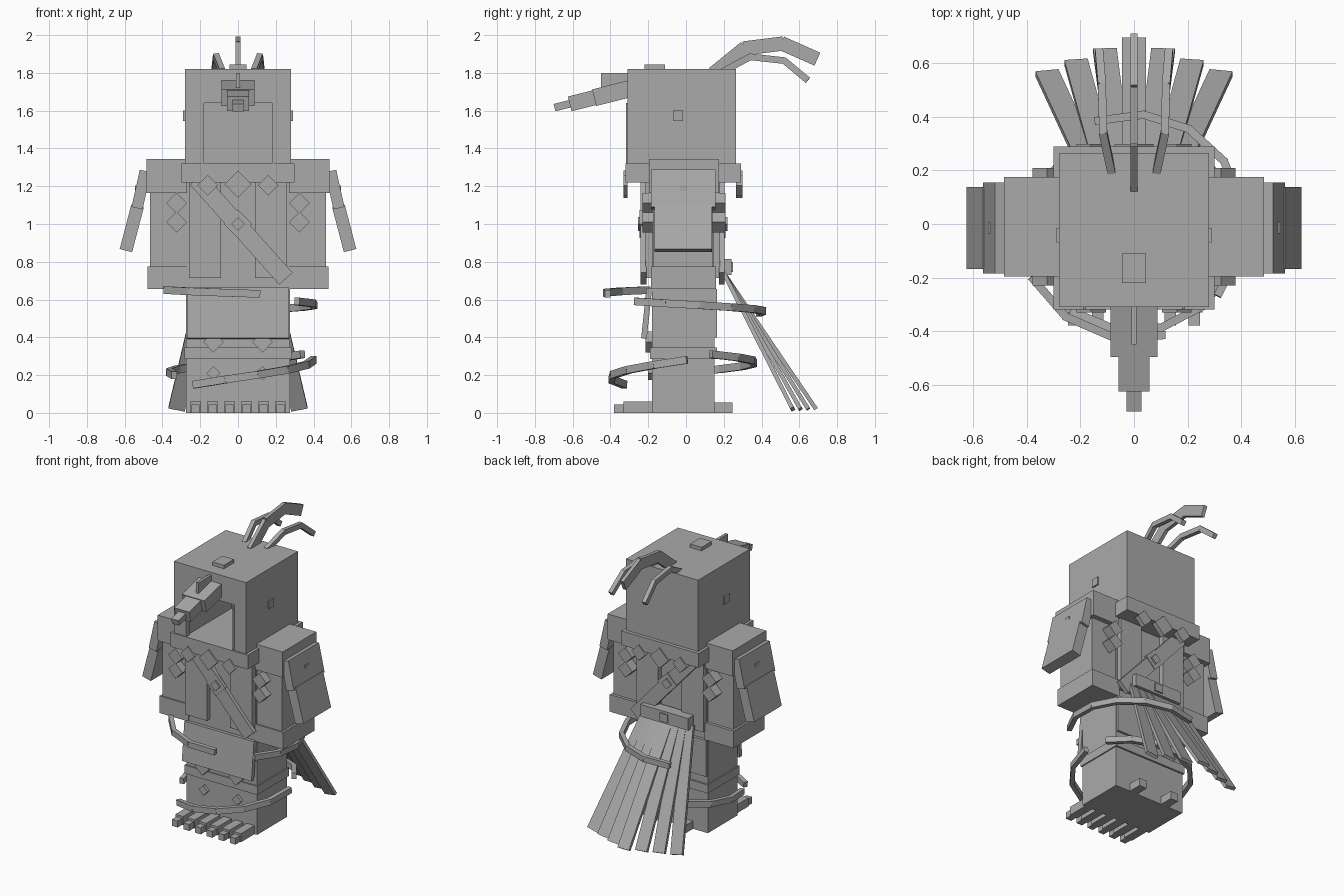
import bpy, bmesh
from math import cos, sin, radians, sqrt
from mathutils import Vector

default_cube = bpy.data.objects.get("Cube")
if default_cube:
    bpy.data.objects.remove(default_cube, do_unlink=True)

GREY = (.4, .4, .4, 1)
plain_grey = bpy.data.materials.new("plain grey")
plain_grey.use_nodes = True
plain_grey.diffuse_color = GREY
plain_grey.node_tree.nodes["Principled BSDF"].inputs["Base Color"].default_value = GREY

ACROSS, DEEP, UP = Vector((1, 0, 0)), Vector((0, 1, 0)), Vector((0, 0, 1))


def beam(mesh, start, end, side, width, thickness):
    """Box from start to end, its width measured along the side direction."""
    along = (end - start).normalized()
    right = (side - along * side.dot(along)).normalized() * width / 2
    front = along.cross(right).normalized() * thickness / 2
    offsets = (-right - front, right - front, right + front, front - right)
    first = [mesh.verts.new(start + offset) for offset in offsets]
    last = [mesh.verts.new(end + offset) for offset in offsets]
    mesh.faces.new(first)
    mesh.faces.new(last)
    for i in range(len(offsets)):
        mesh.faces.new((first[i - 1], first[i], last[i], last[i - 1]))


def finish(name, mesh, paired=False):
    bmesh.ops.recalc_face_normals(mesh, faces=mesh.faces[:])
    data = bpy.data.meshes.new(name)
    mesh.to_mesh(data)
    mesh.free()
    data.materials.append(plain_grey)
    part = bpy.data.objects.new(name, data)
    bpy.context.collection.objects.link(part)
    if paired:
        mirror = part.modifiers.new("other side", 'MIRROR')
        mirror.use_mirror_merge = False


def block(name, x, y, z, paired=False):
    """Upright box; a single x value is a half width about the middle."""
    left, right = x if isinstance(x, tuple) else (-x, x)
    front, back = y
    bottom, top = z
    middle = Vector(((left + right) / 2, (front + back) / 2, 0))
    mesh = bmesh.new()
    beam(mesh, middle + UP * bottom, middle + UP * top, ACROSS, right - left, back - front)
    finish(name, mesh, paired)


def strip(name, path, side, width, thickness, paired=False):
    """Chain of beams that overlap a little at the bends."""
    path = [Vector(point) for point in path]
    mesh = bmesh.new()
    for start, end in zip(path, path[1:]):
        overlap = (end - start).normalized() * .006
        beam(mesh, start - overlap, end + overlap, side, width, thickness)
    finish(name, mesh, paired)


def diamond(name, x, z, y, radius, paired=False):
    """Square tile standing on its corner."""
    front, back = y
    mesh = bmesh.new()
    edge = radius * sqrt(2)
    beam(mesh, Vector((x, front, z)), Vector((x, back, z)), ACROSS + UP, edge, edge)
    finish(name, mesh, paired)


def ribbon(name, turn, rise, radius, pieces):
    """Flat-sided band wound round the body, angles counted from the left side."""
    path = []
    for i in range(pieces + 1):
        t = i / pieces
        angle = radians(turn[0] + (turn[1] - turn[0]) * t)
        height = rise[0] + (rise[1] - rise[0]) * t
        path.append((radius * cos(angle), radius * sin(angle), height))
    strip(name, path, UP, .04, .03)


# Hollow head with an open face
head_half, face_half = .28, .19
head_front, head_back = -.31, .265
chin, brow, crown = 1.32, 1.64, 1.82
head_depth, face_height = (head_front, head_back), (chin, brow)
block("head_crown", head_half, head_depth, (brow, crown))
block("head_side", (face_half, head_half), head_depth, face_height, paired=True)
block("head_rear", face_half, (.2, head_back), face_height)
block("face_trim", (.18, face_half), (head_front - .007, -.28), face_height, paired=True)
block("head_top_stud", .045, (-.22, -.11), (crown, crown + .025))
block("head_side_stud", (.27, .29), (-.07, -.015), (1.545, 1.6), paired=True)

# Beak in three narrowing steps along one sloping line
beak_start = -.29
for label, beak_end, width, height in (("base", -.48, .175, .09), ("middle", -.61, .115, .08), ("tip", -.69, .056, .04)):
    line = [(0, y, 1.79 + y / 4) for y in (beak_start, beak_end)]
    strip("beak_" + label, line, ACROSS, width, height)
    beak_start = beak_end
block("beak_ridge", .01, (-.45, head_front), (1.7, 1.8))

# Head crest, one tall curl between two low ones
strip("crest_middle", [(0, .15, 1.8), (0, .31, 1.93), (0, .51, 1.955), (0, .69, 1.875)], ACROSS, .025, .075)
strip("crest_side", [(.085, .2, 1.81), (.115, .34, 1.885), (.12, .52, 1.865), (.13, .64, 1.765)],
      ACROSS, .03, .035, paired=True)

# Collar with hanging tiles
collar_low = 1.22
block("collar", .3, (-.32, .29), (collar_low, chin))
for label, depth in (("front", (-.33, head_front)), ("back", (head_back, .298))):
    diamond("collar_middle_tile_" + label, 0, collar_low - .01, depth, .072)
    diamond("collar_side_tile_" + label, .16, collar_low - .015, depth, .055, paired=True)

# Torso, vest panels and the sash round both sides
waist = .655
block("torso", .27, (-.18, .145), (waist, chin - .02))
for label, vest_depth, sash_y, outward in (("front", (-.215, -.17), -.225, -1), ("back", (.13, .18), .19, 1)):
    block("vest_" + label, (.09, .26), vest_depth, (.715, collar_low), paired=True)
    strip("sash_" + label, [(-.215, sash_y, 1.235), (.25, sash_y, .715)], DEEP, .03, .095)
    diamond("sash_badge_" + label, 0, 1, (sash_y, sash_y + outward * .02), .075)
    diamond("sash_gem_" + label, 0, 1, (sash_y, sash_y + outward * .03), .037)

# Arms, cuffs, shoulders and wing flaps
shoulder_low, cuff_top = 1.165, .775
block("shoulder", (.27, .485), (-.197, .175), (shoulder_low, 1.345), paired=True)
block("arm", (.265, .465), (-.175, .14), (cuff_top, shoulder_low), paired=True)
block("cuff", (.255, .48), (-.185, .16), (waist, cuff_top), paired=True)
flap_top, flap_knee, flap_tip = (.492, -.015, 1.275), (.533, -.015, 1.09), (.592, -.015, .865)
strip("wing_flap_upper", [flap_top, flap_knee], DEEP, .34, .06, paired=True)
strip("wing_flap_lower", [flap_knee, flap_tip], DEEP, .305, .068, paired=True)
block("flap_stud", (.5, .545), (-.035, .008), (shoulder_low, shoulder_low + .04), paired=True)
for label, depth in (("front", (-.23, -.16)), ("back", (.13, .21))):
    for place, height in (("lower", 1.01), ("upper", 1.11)):
        diamond("arm_tile_" + place + "_" + label, .325, height, depth, .055, paired=True)

# Lower body, skirt and leg tiles
skirt_low = .4
block("lower_body", .275, (-.18, .15), (0, waist))
block("hem_band", .283, (-.19, .163), (.285, .345))
strip("apron_front", [(0, -.195, waist), (0, -.222, skirt_low)], ACROSS, .54, .03)
block("apron_back", .27, (.14, .165), (skirt_low, waist))
diamond("skirt_tile", .13, skirt_low - .025, (-.215, -.18), .055, paired=True)
diamond("leg_tile", .13, .21, (-.2, -.17), .036, paired=True)

# Toes, each with a slimmer claw in front
for i in range(3):
    middle = .09 * (i + .5)
    block("toe", (middle - .03, middle + .03), (-.33, -.17), (0, .06), paired=True)
    block("claw", (middle - .022, middle + .022), (-.38, -.33), (0, .045), paired=True)
block("back_toe", (.1, .16), (.14, .245), (0, .055), paired=True)

# Tail fan
block("tail_mount", .185, (.16, .24), (.73, .815))
block("tail_mount_stud", .03, (.23, .25), (.745, .8))
for i in range(-3, 4):
    root = (i * .052, .2, .74)
    tip = (i * .108, .685 - abs(i) * .041, .025)
    strip("tail_feather", [root, tip], ACROSS, .088, .022)

# Ribbons wound round the lower body
ribbon("ribbon_upper_front", turn=(-75, -152), rise=(.63, .65), radius=.43, pieces=3)
ribbon("ribbon_upper_back", turn=(-40, 110), rise=(.59, .53), radius=.41, pieces=6)
ribbon("ribbon_lower_front", turn=(-125, 0), rise=(.15, .28), radius=.4, pieces=5)
ribbon("ribbon_lower_back", turn=(22, 202), rise=(.31, .2), radius=.365, pieces=7)
